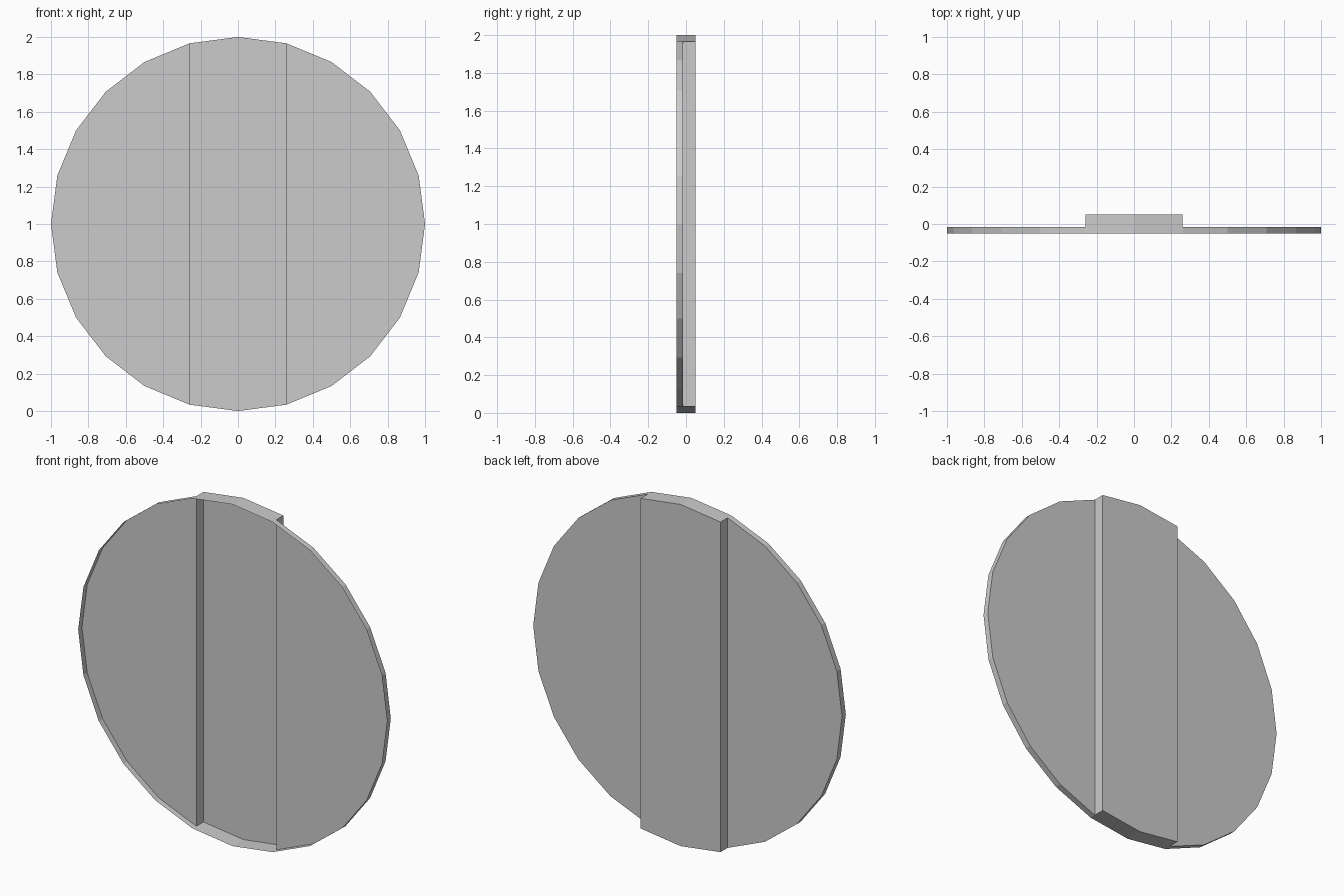
import bpy, bmesh, math

if "Cube" in bpy.data.objects:
    bpy.data.objects.remove(bpy.data.objects["Cube"])

SIDES = 24
FRONT, STEP, BACK = -0.05, -0.015, 0.05   # open rim, side panels, raised band

# outline of the disc in x/z, starting at the top and going round
outline = [(math.sin(i * math.tau / SIDES), 1 + math.cos(i * math.tau / SIDES))
           for i in range(SIDES)]
half = SIDES // 2
right_wing = list(range(1, half))
left_wing = list(range(half + 1, SIDES))
top_arc = [SIDES - 1, 0, 1]
bottom_arc = [half - 1, half, half + 1]


def ring(bm, indices, y):
    return [bm.verts.new((outline[i][0], y, outline[i][1])) for i in indices]


def rim_strip(bm, indices, depth):
    """Rim from the open front edge back to the panel."""
    front, back = ring(bm, indices, FRONT), ring(bm, indices, depth)
    for k in range(len(indices) - 1):
        bm.faces.new((front[k], front[k + 1], back[k + 1], back[k]))
    return back


bm = bmesh.new()

# side panels with their shallow rims
for wing in (right_wing, left_wing):
    bm.faces.new(rim_strip(bm, wing, STEP))

# raised centre band with its deeper rims
top = rim_strip(bm, top_arc, BACK)
bottom = rim_strip(bm, bottom_arc, BACK)
bm.faces.new(top + bottom)

# step walls between band and side panels
for upper, lower in ((1, half - 1), (SIDES - 1, half + 1)):
    a = ring(bm, (upper, lower), STEP)
    b = ring(bm, (lower, upper), BACK)
    bm.faces.new(a + b)

bmesh.ops.remove_doubles(bm, verts=bm.verts, dist=1e-5)
bmesh.ops.recalc_face_normals(bm, faces=bm.faces)
# outside of the shell faces the back
if max(bm.faces, key=lambda f: f.calc_center_median().y).normal.y < 0:
    bmesh.ops.reverse_faces(bm, faces=bm.faces)

mesh = bpy.data.meshes.new("stepped_round_cover")
bm.to_mesh(mesh)
bm.free()
cover = bpy.data.objects.new("stepped_round_cover", mesh)
bpy.context.collection.objects.link(cover)
